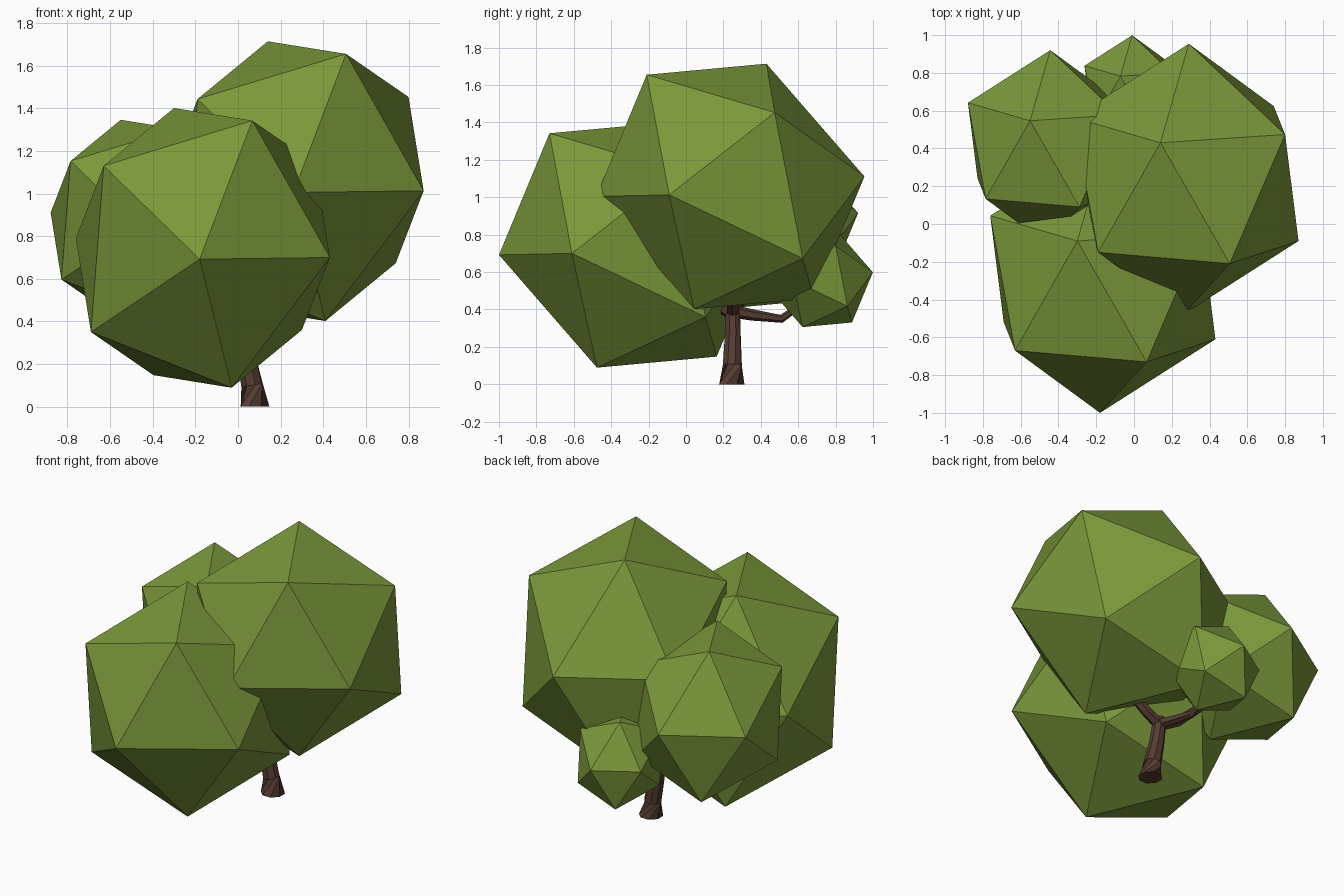
import bpy, bmesh, math
from mathutils import Vector

if "Cube" in bpy.data.objects:
    bpy.data.objects.remove(bpy.data.objects["Cube"])


def material(name, rgb):
    m = bpy.data.materials.new(name)
    m.diffuse_color = (*rgb, 1)
    m.use_nodes = True
    m.node_tree.nodes["Principled BSDF"].inputs["Base Color"].default_value = m.diffuse_color
    return m


LEAF = material("leaf green", (0.195, 0.310, 0.042))
BARK = material("bark brown", (0.092, 0.045, 0.032))


def finish(bm, name, mat):
    bmesh.ops.recalc_face_normals(bm, faces=bm.faces)
    mesh = bpy.data.meshes.new(name)
    bm.to_mesh(mesh)
    bm.free()
    mesh.materials.append(mat)
    obj = bpy.data.objects.new(name, mesh)
    bpy.context.collection.objects.link(obj)
    return obj


# Half of the corners of the tilted 20-sided leaf clump; the rest are opposite
CORNERS = [(-0.135, 0.193, 0.656), (0.232, -0.447, 0.597),
           (-0.465, -0.387, 0.385), (-0.015, -0.717, -0.053),
           (0.596, -0.327, -0.045), (-0.525, -0.237, -0.395)]


def clump(name, centre, size):
    bm = bmesh.new()
    for c in CORNERS:
        for side in (1, -1):
            bm.verts.new(Vector(centre) + Vector(c) * size * side)
    bmesh.ops.convex_hull(bm, input=bm.verts[:])
    return finish(bm, name, LEAF)


def limb(name, path, radii, sides=8):
    """Tapered faceted tube along a path."""
    bm = bmesh.new()
    pts = [Vector(p) for p in path]
    rings = []
    for i, p in enumerate(pts):
        t = (pts[min(i + 1, len(pts) - 1)] - pts[max(i - 1, 0)]).normalized()
        if p.z == 0:
            t = Vector((0, 0, 1))  # flat foot on the ground
        q = t.to_track_quat('Z', 'Y')
        rings.append([bm.verts.new(p + q @ Vector((
            math.cos(a) * radii[i], math.sin(a) * radii[i], 0)))
            for a in [2 * math.pi * (k + 0.5) / sides for k in range(sides)]])
    for lo, hi in zip(rings, rings[1:]):
        for k in range(sides):
            n = (k + 1) % sides
            bm.faces.new((lo[k], lo[n], hi[n], hi[k]))
    bm.faces.new(rings[0][::-1])
    bm.faces.new(rings[-1])
    return finish(bm, name, BARK)


# Leaf clumps
clump("front_leaves", (-0.165, -0.283, 0.745), 1.0)
clump("top_leaves", (0.275, 0.237, 1.058), 1.0)
clump("left_back_leaves", (-0.454, 0.409, 0.878), 0.713)
clump("small_back_leaves", (-0.016, 0.703, 0.577), 0.413)

# Trunk and branches reaching into each clump
limb("trunk", [(0.08, 0.245, 0), (0.066, 0.248, 0.1), (0.035, 0.25, 0.25), (0.01, 0.25, 0.42)],
     [0.073, 0.053, 0.046, 0.041])
limb("back_branch", [(0.01, 0.25, 0.39), (0.0, 0.36, 0.37), (-0.015, 0.51, 0.35), (-0.02, 0.64, 0.44)],
     [0.035, 0.03, 0.022, 0.015], 6)
limb("right_branch", [(0.01, 0.25, 0.38), (0.12, 0.25, 0.44), (0.24, 0.24, 0.53)],
     [0.036, 0.033, 0.026], 6)
limb("left_branch", [(0.01, 0.25, 0.38), (-0.1, 0.28, 0.43), (-0.28, 0.35, 0.6)],
     [0.036, 0.03, 0.022], 6)
limb("front_branch", [(0.01, 0.25, 0.38), (-0.03, 0.13, 0.44), (-0.07, 0.0, 0.55)],
     [0.035, 0.03, 0.022], 6)
